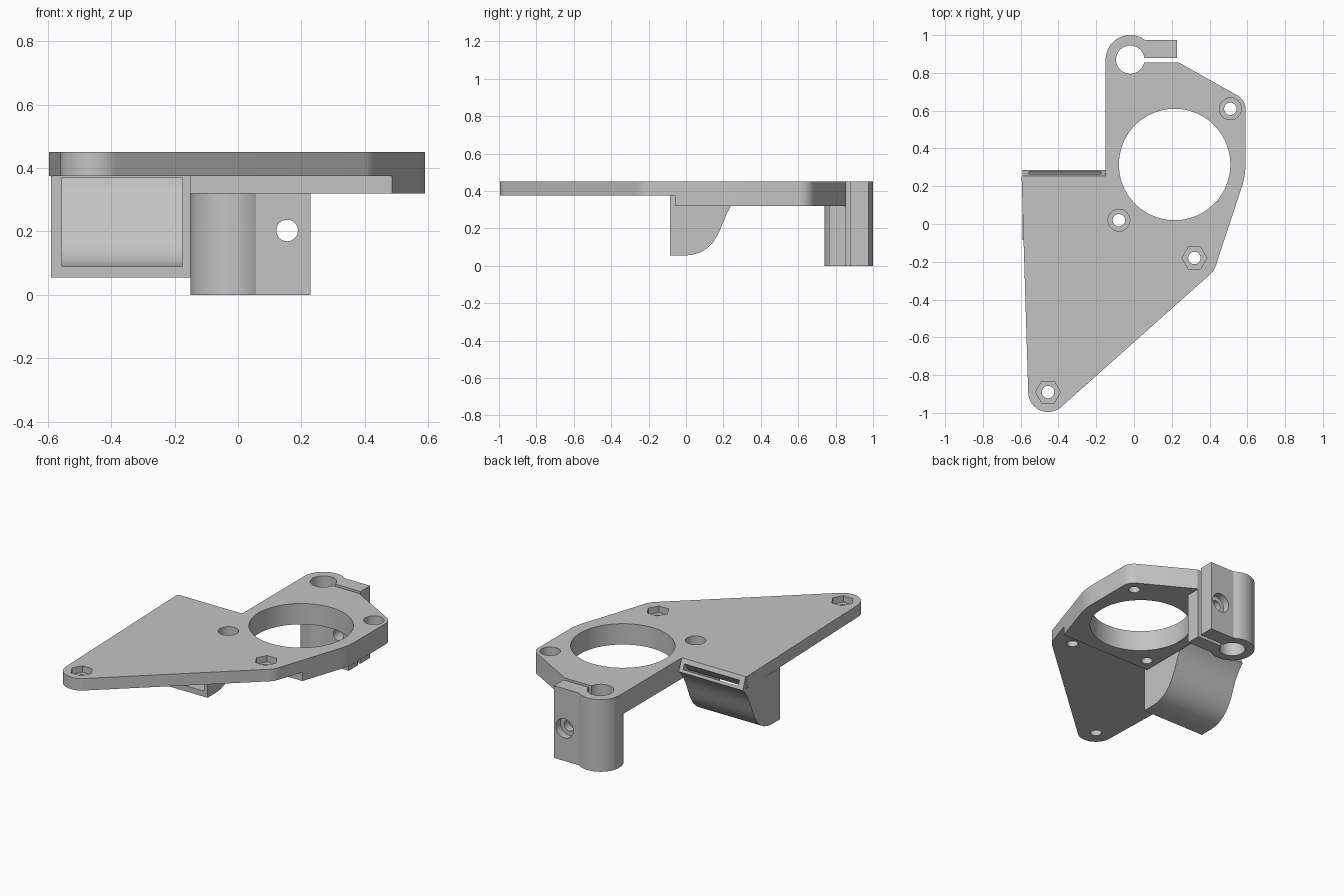
import bpy
import bmesh
from math import cos, sin, radians
from mathutils import Vector

default = bpy.data.objects.get("Cube")
if default:
    bpy.data.objects.remove(default)

grey = bpy.data.materials.new("Plain grey")
grey.use_nodes = True
grey.diffuse_color = (0.55, 0.55, 0.55, 1)
grey.node_tree.nodes["Principled BSDF"].inputs["Base Color"].default_value = grey.diffuse_color


def arc(c, r, a0, a1, n):
    steps = [radians(a0 + (a1 - a0) * i / n) for i in range(n + 1)]
    return [(c[0] + r * cos(a), c[1] + r * sin(a)) for a in steps]


def prism(name, points, low, high, axis="z"):
    """Extrude a closed outline along an axis: (x, y) for z, (y, z) for x, (x, z) for y."""
    place = {"z": lambda p, t: (p[0], p[1], t),
             "x": lambda p, t: (t, p[0], p[1]),
             "y": lambda p, t: (p[0], t, p[1])}[axis]
    bm = bmesh.new()
    face = bm.faces.new([bm.verts.new(place(p, low)) for p in points])
    extruded = bmesh.ops.extrude_face_region(bm, geom=[face])["geom"]
    shift = Vector(place((0, 0), high - low))
    bmesh.ops.translate(bm, vec=shift,
                        verts=[v for v in extruded if isinstance(v, bmesh.types.BMVert)])
    bmesh.ops.recalc_face_normals(bm, faces=bm.faces)
    mesh = bpy.data.meshes.new(name)
    bm.to_mesh(mesh)
    bm.free()
    mesh.materials.append(grey)
    obj = bpy.data.objects.new(name, mesh)
    bpy.context.collection.objects.link(obj)
    return obj


def hole(c, r, low, high, sides=48, axis="z"):
    return prism("hole_cutter", arc(c, r, 0, 360, sides)[:-1], low, high, axis)


def box(x0, x1, y0, y1, z0, z1):
    return prism("box_cutter", [(x0, y0), (x1, y0), (x1, y1), (x0, y1)], z0, z1)


def cut(obj, cutters):
    bpy.context.view_layer.objects.active = obj
    for cutter in cutters:
        mod = obj.modifiers.new("cut", "BOOLEAN")
        mod.operation, mod.solver, mod.object = "DIFFERENCE", "EXACT", cutter
        bpy.ops.object.modifier_apply(modifier=mod.name)


TOP, THIN, THICK = 0.45, 0.375, 0.32
CLAMP, MOTOR = (-0.02, 0.87), (0.215, 0.315)
BACK, MID, TIP = (0.51, 0.61), (0.32, -0.18), (-0.455, -0.89)

# Mounting plate: rounded outline, full thickness behind the step
outline = [(-0.15, 0.25)] + arc(CLAMP, 0.13, 180, 53.9, 28)
outline += [(0.228, 0.975), (0.228, 0.86)]
outline += arc(BACK, 0.08, 60, 0, 10) + arc(MOTOR, 0.375, 0, -18.3, 8)
outline += arc(MID, 0.12, -18.3, -47, 6) + arc(TIP, 0.105, -47, -178, 20)
outline += [(-0.595, 0.25)]
plate = prism("mounting_plate", outline, THICK, TOP)

# Clamp below the plate: split ring with two ears
ring = arc(CLAMP, 0.13, 53.9, 306.1, 48) + [(0.228, 0.765), (0.228, 0.975)]
clamp = prism("split_clamp", ring, 0, THICK)

# Air duct under the plate: curved back, slanted outlet lip
duct_side = [(-0.085, 0.055), (0, 0.055), (0.04, 0.06), (0.075, 0.071), (0.11, 0.092),
             (0.14, 0.12), (0.165, 0.157), (0.183, 0.193), (0.2, 0.235), (0.218, 0.279),
             (0.24, 0.32), (0.262, 0.351), (0.285, THIN),
             (0.255, TOP), (0.25, TOP), (0.25, THIN), (-0.085, THIN)]
duct = prism("air_duct", duct_side, -0.59, -0.15, "x")

# Duct channel
channel_side = [(-0.1, 0.09), (0, 0.09), (0.035, 0.094), (0.065, 0.104), (0.095, 0.122),
                (0.12, 0.146), (0.14, 0.176), (0.157, 0.21), (0.173, 0.25), (0.192, 0.295),
                (0.215, 0.337), (0.245, 0.37), (0.3, 0.405), (0.29, 0.455), (0.225, 0.37), (-0.1, 0.37)]
channel = prism("channel_cutter", channel_side, -0.555, -0.175, "x")

# Plate cuts: thin front and left regions, motor opening, screw holes
bore = hole(CLAMP, 0.075, -0.1, 0.6)
slot = box(-0.02, 0.3, 0.856, 0.88, -0.1, 0.6)
step_front = box(-1, 1, -1.2, -0.06, 0.2, THIN)
step_left = box(-1, -0.15, -0.5, 0.3, 0.2, THIN)
plate_cuts = [step_front, step_left, hole(MOTOR, 0.295, 0.2, 0.6, 96), bore, slot]
for c, radius, sides, depth in ((BACK, 0.058, 40, 0.06), ((-0.08, 0.02), 0.058, 40, 0.06),
                                (MID, 0.066, 6, 0.04), (TIP, 0.066, 6, 0.04)):
    plate_cuts += [hole(c, 0.033, 0.2, 0.6, 32), hole(c, radius, TOP - depth, 0.6, sides)]
cut(plate, plate_cuts + [channel])
cut(duct, [channel])

# Clamp cuts: bore, slot, cross screw with a counterbore at the back
screw = (0.155, 0.203)
clamp_cuts = [bore, slot, hole(screw, 0.034, 0.6, 1.1, 32, "y"),
              hole(screw, 0.06, 0.93, 1.1, 40, "y")]
cut(clamp, clamp_cuts)

for cutter in set(plate_cuts + clamp_cuts + [channel]):
    bpy.data.objects.remove(cutter)

# Smooth the rounded walls, keep edges sharp
bpy.ops.object.select_all(action="DESELECT")
for part in (plate, clamp, duct):
    part.select_set(True)
bpy.context.view_layer.objects.active = plate
bpy.ops.object.shade_smooth_by_angle(angle=radians(25))
